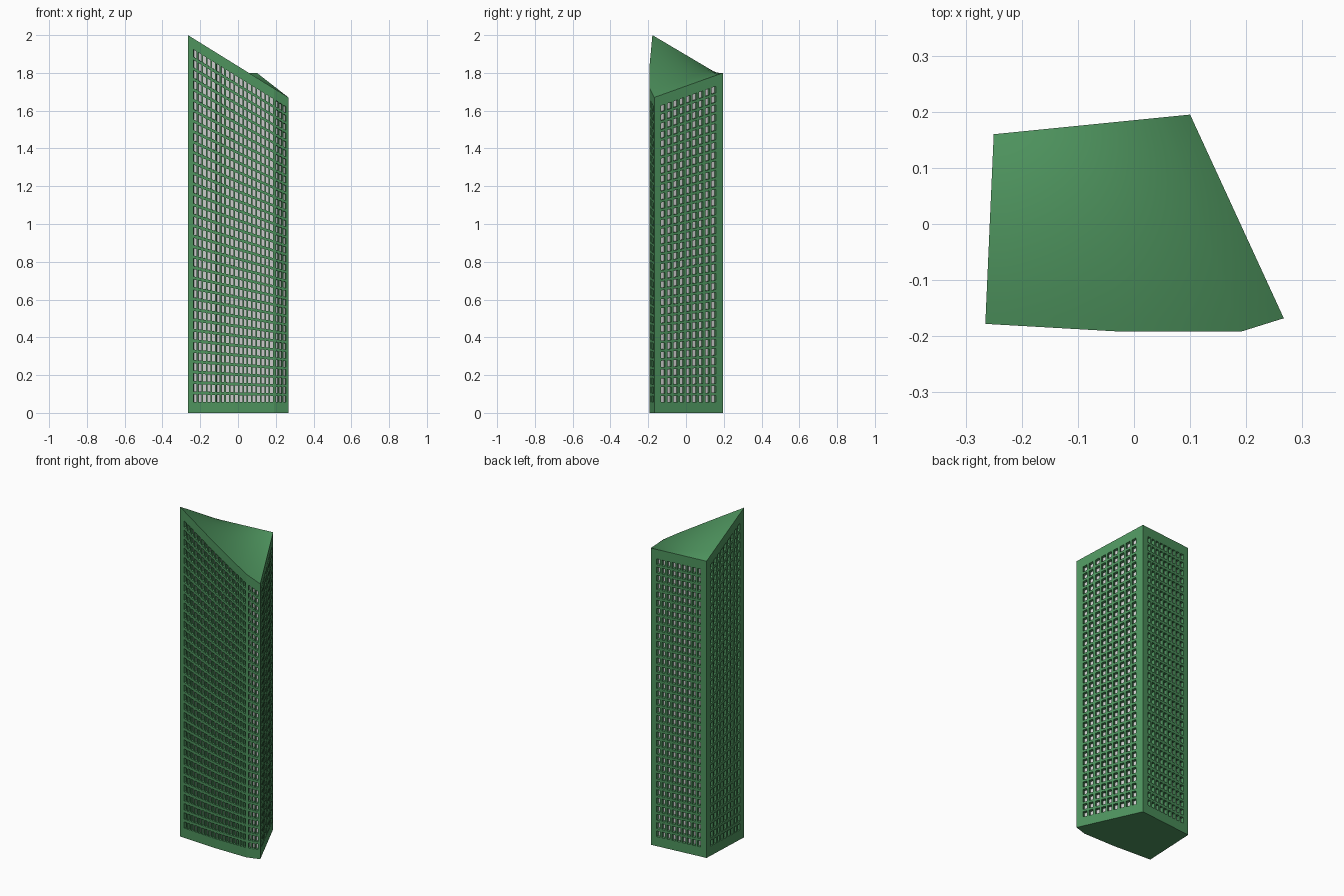
import bpy
from mathutils import Vector

if "Cube" in bpy.data.objects:
    bpy.data.objects.remove(bpy.data.objects["Cube"])

ROWS = 34          # window rows on every facade
BAND = 0.05        # plain band at top and bottom
DEPTH = 0.018      # window recess

green = bpy.data.materials.new("green_frame")
green.diffuse_color = (0.075, 0.29, 0.11, 1)
green.use_nodes = True
green.node_tree.nodes["Principled BSDF"].inputs["Base Color"].default_value = green.diffuse_color


def make_object(name, verts, faces, mat=None):
    mesh = bpy.data.meshes.new(name)
    mesh.from_pydata(verts, [], faces)
    if mat:
        mesh.materials.append(mat)
    obj = bpy.data.objects.new(name, mesh)
    bpy.context.collection.objects.link(obj)
    return obj


def add_quad(data, pts):
    verts, faces = data
    n = len(verts)
    verts.extend(pts)
    faces.append(tuple(range(n, n + 4)))


def front_height(x):
    return 2.0 - 0.33 * (x + 0.265) / 0.532


# Footprint corners, counter-clockwise, with roof height as z
front = [Vector((x, y, front_height(x))) for x, y in
         ((-0.265, -0.178), (-0.02, -0.192), (0.19, -0.192), (0.267, -0.168))]
back_right = Vector((0.10, 0.195, 1.80))
back_left = Vector((-0.25, 0.16, 1.80))


def facade(name, a, b, columns, left, right):
    """Wall with a recessed window lattice between two corners."""
    length = (b - a).xy.length
    normal = Vector((b.y - a.y, a.x - b.x, 0)).normalized()
    wall, glass = ([], []), ([], [])

    def on_wall(s, z):
        p = a.lerp(b, s / length)
        return Vector((p.x, p.y, z))

    def top(s):
        return a.lerp(b, s / length).z

    def cell_point(u, v):
        s = left + u * (length - left - right)
        return on_wall(s, BAND + v * (top(s) - 2 * BAND))

    # Plain border
    outer = [on_wall(0, 0), on_wall(length, 0),
             on_wall(length, b.z), on_wall(0, a.z)]
    inner = [cell_point(u, v) for u, v in ((0, 0), (1, 0), (1, 1), (0, 1))]
    for i in range(4):
        if (i == 1 and right == 0) or (i == 3 and left == 0):
            continue
        j = (i + 1) % 4
        add_quad(wall, [outer[i], outer[j], inner[j], inner[i]])

    # Lattice cells: bar ring, reveal, pane
    def ring(c, r, gu, gv):
        return [cell_point((c + u) / columns, (r + v) / ROWS) for u, v in
                ((gu, gv), (1 - gu, gv), (1 - gu, 1 - gv), (gu, 1 - gv))]

    for c in range(columns):
        for r in range(ROWS):
            edge = ring(c, r, 0, 0)
            hole = ring(c, r, 0.17, 0.15)
            pane = [p - normal * DEPTH for p in hole]
            for i in range(4):
                j = (i + 1) % 4
                add_quad(wall, [edge[i], edge[j], hole[j], hole[i]])
                add_quad(wall, [hole[i], hole[j], pane[j], pane[i]])
            add_quad(glass, pane)
    make_object(name + "_lattice", *wall, green)
    make_object(name + "_windows", *glass)


facade("front_left", front[0], front[1], 9, 0.026, 0)
facade("front_middle", front[1], front[2], 9, 0, 0)
facade("front_corner", front[2], front[3], 3, 0.008, 0.01)
facade("right_side", front[3], back_right, 9, 0.033, 0.035)
facade("back_side", back_right, back_left, 9, 0.032, 0.032)
facade("left_side", back_left, front[0], 9, 0.032, 0.032)

# Twisted roof, ruled between the front and back edges
STEPS, RUN = 6, 16
front_line = [front[k].lerp(front[k + 1], i / STEPS)
              for k in range(3) for i in range(STEPS)] + [front[3]]
verts, faces = [], []
for p in front_line:
    s = (p.x - front[0].x) / (front[3].x - front[0].x)
    q = back_left.lerp(back_right, s)
    verts += [p.lerp(q, t / RUN) for t in range(RUN + 1)]
w = RUN + 1
for i in range(len(front_line) - 1):
    for t in range(RUN):
        k = i * w + t
        faces.append((k, k + w, k + w + 1, k + 1))
roof = make_object("roof", verts, faces, green)
roof.data.polygons.foreach_set("use_smooth", [True] * len(faces))

# Underside
floor = [Vector((p.x, p.y, 0)) for p in front + [back_right, back_left]]
make_object("underside", floor, [tuple(reversed(range(6)))], green)
